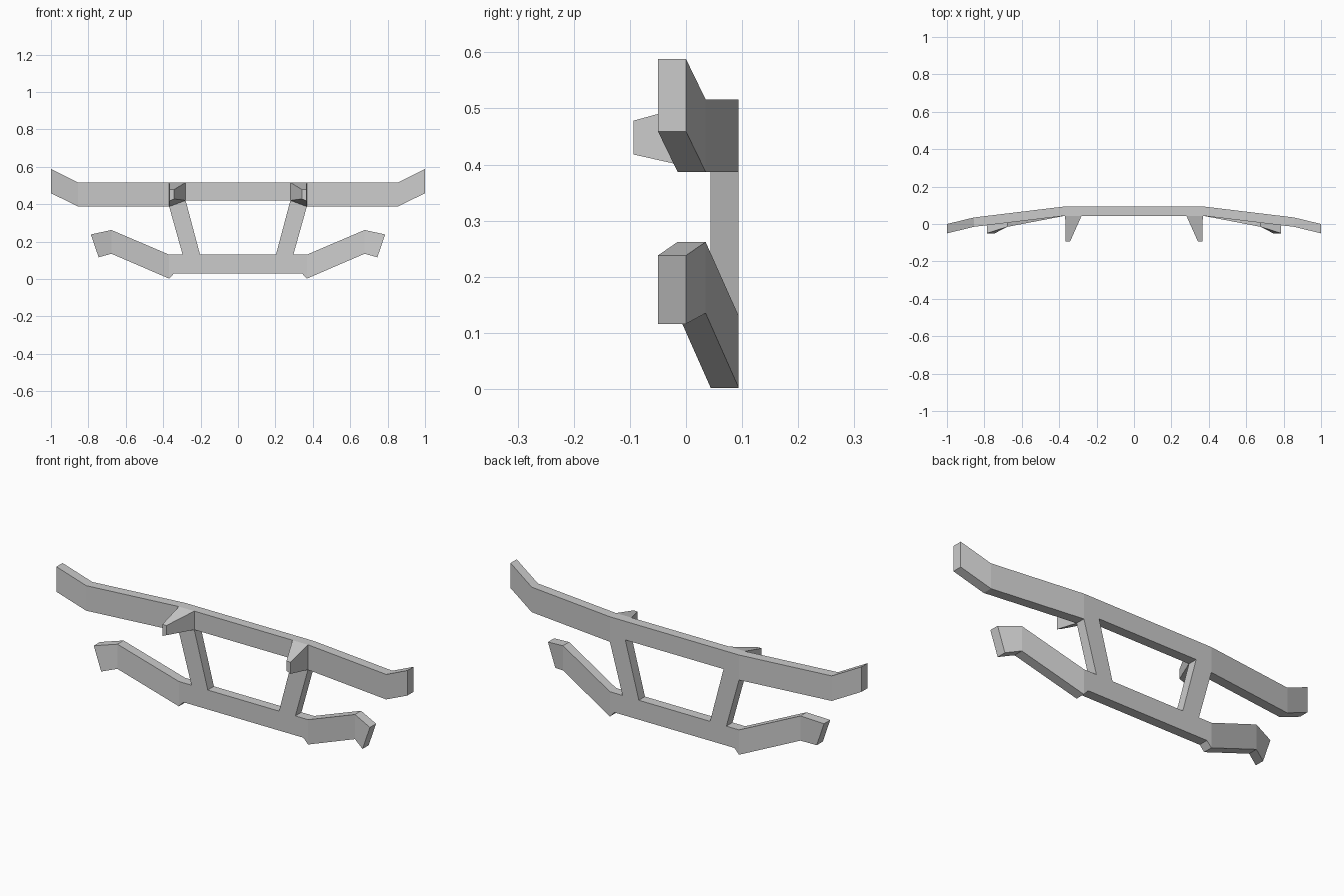
import bpy, bmesh
from mathutils import Vector

if "Cube" in bpy.data.objects:
    bpy.data.objects.remove(bpy.data.objects["Cube"])

BACK, DEPTH = 0.094, 0.05

# back-face outline of the right half: x, y, z
P = {
    # upper bar
    "A0": (0, BACK, .516), "A1": (0, BACK, .42),
    "B0": (.28, BACK, .516), "B1": (.28, BACK, .42),
    "C0": (.368, BACK, .516), "C1": (.368, BACK, .387),
    "D0": (.855, .035, .516), "D1": (.855, .035, .387),
    "E0": (1, 0, .588), "E1": (1, 0, .459),
    # lower bar
    "F0": (0, BACK, .13), "F1": (0, BACK, .03),
    "G0": (.203, BACK, .13), "G1": (.296, BACK, .13),
    "H0": (.368, BACK, .13), "H1": (.368, BACK, .002), "K": (.342, BACK, .03),
    "I0": (.677, .035, .262), "I1": (.677, .035, .135),
    "J0": (.787, 0, .238), "J1": (.745, 0, .116),
}
FACES = [
    "A0 A1 B1 B0", "B0 B1 C1 C0", "C0 C1 D1 D0", "D0 D1 E1 E0",  # upper bar
    "B1 G0 G1 C1",                                              # post
    "F0 F1 K H1 H0 G1 G0",                                      # lower bar
    "H0 H1 I1 I0", "I0 I1 J1 J0",                               # lower arm and tip
]

bm = bmesh.new()
for s in (1, -1):
    v = {k: bm.verts.new((s * x, y, z)) for k, (x, y, z) in P.items()}
    for f in FACES:
        bm.faces.new([v[k] for k in f.split()])
bmesh.ops.remove_doubles(bm, verts=bm.verts, dist=1e-4)

# give the flat outline its thickness towards the front
back = bm.faces[:]
res = bmesh.ops.extrude_face_region(bm, geom=back, use_keep_orig=True)
new_verts = [g for g in res["geom"] if isinstance(g, bmesh.types.BMVert)]
front = [g for g in res["geom"] if isinstance(g, bmesh.types.BMFace)]
bmesh.ops.translate(bm, verts=new_verts, vec=(0, -DEPTH, 0))

# tapered mounting brackets drawn out of the front face above each post
mounts = [f for f in front
          if .3 < abs(f.calc_center_median().x) < .35 and f.calc_center_median().z > .43]
for f in mounts:
    ext = bmesh.ops.extrude_discrete_faces(bm, faces=[f])["faces"][0]
    for w in ext.verts:
        s = 1 if w.co.x > 0 else -1
        outer, top = abs(w.co.x) > .33, w.co.z > .47
        z = .478 if top else (.418 if outer else .428)
        w.co = Vector((s * (.365 if outer else .342), -.094, z))

bmesh.ops.recalc_face_normals(bm, faces=bm.faces)
mesh = bpy.data.meshes.new("bumper_frame")
bm.to_mesh(mesh)
bm.free()
bpy.context.collection.objects.link(bpy.data.objects.new("bumper_frame", mesh))
